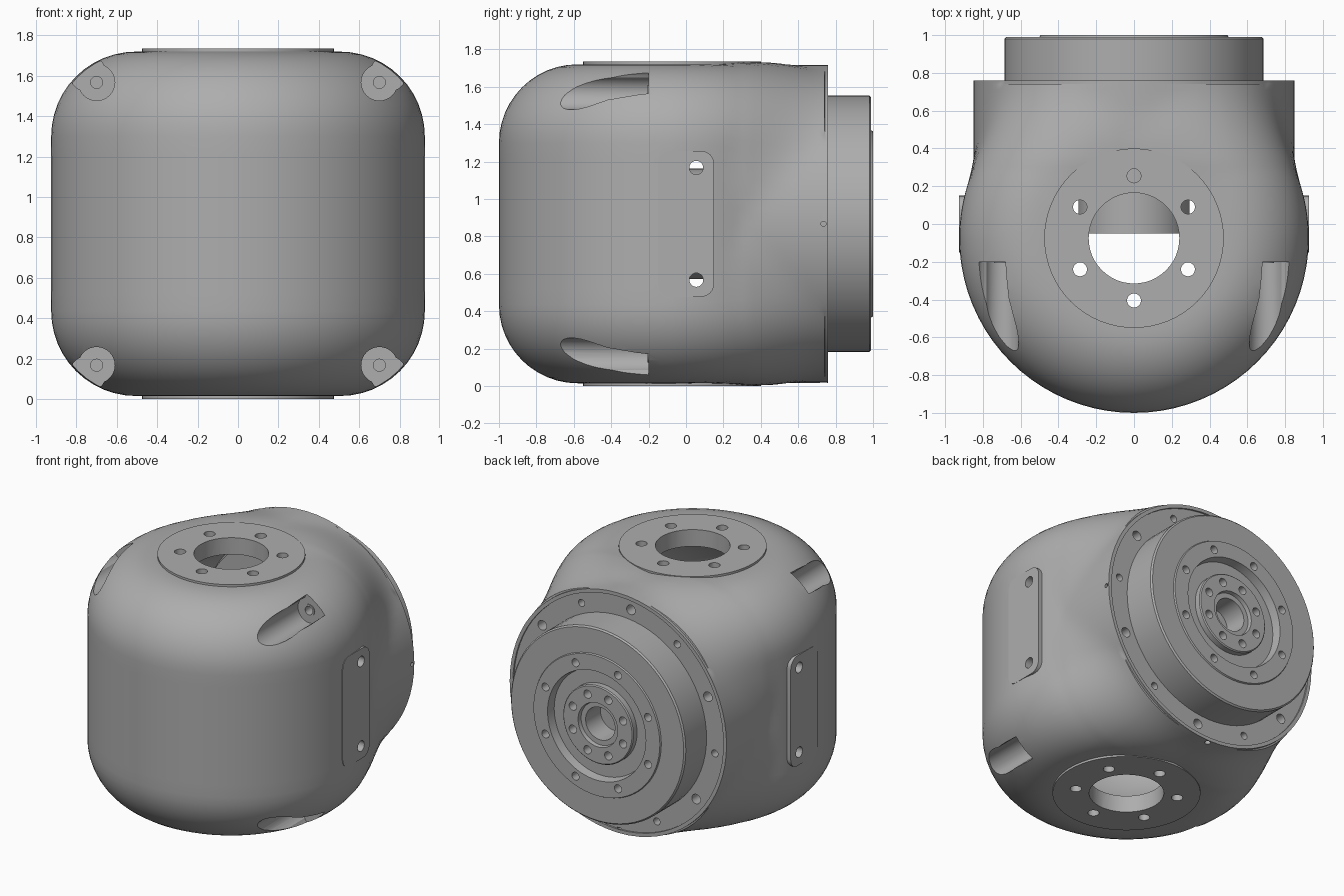
import bpy, bmesh
from math import pi, sin, cos, hypot, radians
from mathutils import Matrix, Vector

cube = bpy.data.objects.get("Cube")
if cube:
    bpy.data.objects.remove(cube)

ZC, YC = 0.8675, -0.075          # height of the output axis, y of the vertical axis
SIGNS = (-1, 1)

grey = bpy.data.materials.new("housing grey")
grey.use_nodes = True
GREY = (0.42, 0.42, 0.42, 1)
grey.diffuse_color = GREY
grey.node_tree.nodes["Principled BSDF"].inputs["Base Color"].default_value = GREY


def finish(name, bm):
    bmesh.ops.remove_doubles(bm, verts=bm.verts, dist=1e-5)
    bmesh.ops.recalc_face_normals(bm, faces=bm.faces)
    mesh = bpy.data.meshes.new(name)
    bm.to_mesh(mesh)
    bm.free()
    mesh.materials.append(grey)
    ob = bpy.data.objects.new(name, mesh)
    bpy.context.collection.objects.link(ob)
    return ob


def cylinder(bm, start, end, radius, sides=32):
    a, b = Vector(start), Vector(end)
    turn = (b - a).to_track_quat('Z', 'Y').to_matrix().to_4x4()
    bmesh.ops.create_cone(bm, cap_ends=True, segments=sides, radius1=radius, radius2=radius,
                          depth=(b - a).length, matrix=Matrix.Translation((a + b) / 2) @ turn)


def lathe(bm, profile, x=0, z=ZC, sides=72):
    """Revolve a closed (radius, y) profile about an axis parallel to y."""
    rings = []
    for i in range(sides):
        t = 2 * pi * i / sides
        rings.append([bm.verts.new((x + r * cos(t), y, z + r * sin(t))) for r, y in profile])
    for i in range(sides):
        a, b = rings[i], rings[(i + 1) % sides]
        for j in range(len(profile)):
            k = (j + 1) % len(profile)
            if profile[j][0] + profile[k][0] > 0:
                quad = [a[j], a[k], b[k], b[j]]
                if profile[j][0] == 0:
                    quad.pop(3)
                elif profile[k][0] == 0:
                    quad.pop(2)
                bm.faces.new(quad)


def boolean(target, cutter, operation='DIFFERENCE'):
    mod = target.modifiers.new(operation, 'BOOLEAN')
    mod.operation, mod.solver, mod.object = operation, 'EXACT', cutter
    bpy.context.view_layer.objects.active = target
    bpy.ops.object.modifier_apply(modifier=mod.name)
    bpy.data.objects.remove(cutter)


def shell(name, R, H, fillet, flange, y_end, blend):
    """Rounded upright drum that flows into a round flange at the back."""
    rc, hc = R - fillet, H - fillet
    upper = [(rc * i / 6, H) for i in range(6)]
    upper += [(rc + fillet * sin(t), hc + fillet * cos(t))
              for t in (pi / 2 * i / 12 for i in range(13))]
    upper += [(R, hc * (1 - i / 5)) for i in range(1, 5)]
    half = upper + [(R, 0)] + [(r, -h) for r, h in reversed(upper)]
    loop = half + [(-r, h) for r, h in reversed(half[1:-1])]

    def field(x, y, h, k):
        qx, qh = hypot(x, y - YC) - rc, abs(h) - hc
        drum = hypot(max(qx, 0), max(qh, 0)) + min(max(qx, qh), 0) - fillet
        tube = hypot(x, h) - flange
        mix = max(k - abs(drum - tube), 0)
        return min(drum, tube) - (mix * mix / (4 * k) if k > 0 else 0)

    def ring(y, t):
        pts = []
        for px, ph in loop:
            size = hypot(px, ph)
            dx, dh = px / size, ph / size
            k = blend * abs(2 * dx * dh) * min(1, 2 * t)
            lo, hi = 0.2, 1.4
            for _ in range(26):
                mid = (lo + hi) / 2
                if field(dx * mid, y, dh * mid, k) < 0:
                    lo = mid
                else:
                    hi = mid
            pts.append((dx * lo, y, ZC + dh * lo))
        return pts

    bm = bmesh.new()

    def skin(rows, closed):
        rows = [[bm.verts.new(p) for p in row] for row in rows]
        for a, b in zip(rows, rows[1:]):
            for j in range(len(a) - (0 if closed else 1)):
                k = (j + 1) % len(a)
                bm.faces.new((a[j], a[k], b[k], b[j]))
        return rows

    # front half of the drum
    skin([[(r * cos(t), YC - r * sin(t), ZC + h) for r, h in half]
          for t in (pi * i / 40 for i in range(41))], False)
    # back half, ending in a flat face with a thin lip
    n = 28
    rows = [[(x, YC, ZC + h) for x, h in loop]]
    rows += [ring(YC + (y_end - 0.02 - YC) * i / n, i / n) for i in range(1, n + 1)]
    for y in (y_end - 0.018, y_end):
        rows.append([(x / hypot(x, h) * flange, y, ZC + h / hypot(x, h) * flange) for x, h in loop])
    bm.faces.new(skin(rows, True)[-1])
    bmesh.ops.dissolve_degenerate(bm, edges=bm.edges, dist=1e-5)
    return finish(name, bm)


housing = shell("housing", 0.925, 0.8525, 0.42, 0.85, 0.76, 0.2)

# round pads on top and bottom
bm = bmesh.new()
for s in SIGNS:
    cylinder(bm, (0, YC, ZC + s * 0.78), (0, YC, ZC + s * 0.8675), 0.475, 64)
boolean(housing, finish("pads", bm), 'UNION')

# flat side plates with rounded corners
bm = bmesh.new()
for s in SIGNS:
    box = bmesh.ops.create_cube(bm, size=1, matrix=Matrix.Translation((s * 0.85, 0, ZC))
                                @ Matrix.Diagonal((0.152, 0.3, 0.78, 1)))
    edges = {e for v in box["verts"] for e in v.link_edges
             if abs(e.verts[0].co.x - e.verts[1].co.x) > 0.1}
    bmesh.ops.bevel(bm, geom=list(edges), offset=0.07, segments=6, profile=0.5, affect='EDGES')
boolean(housing, finish("side_plates", bm), 'UNION')

# hollow inside
boolean(housing, shell("cavity", 0.82, 0.75, 0.6, 0.7, 0.62, 0.1))

# screw pockets on the four front corners
for offset in (0.70, 0.745, 0.79):
    bm = bmesh.new()
    for sx in SIGNS:
        for sz in SIGNS:
            cylinder(bm, (sx * offset, -1.1, ZC + sz * offset),
                     (sx * offset, -0.2, ZC + sz * offset), 0.09)
    boolean(housing, finish("pocket_cutter", bm))

# bores, bolt holes and the shallow flange recess
bm = bmesh.new()
cylinder(bm, (0, YC, -0.1), (0, YC, 1.9), 0.24, 48)
for i in range(6):
    t = pi / 6 + i * pi / 3
    x, y = 0.33 * cos(t), YC + 0.33 * sin(t)
    cylinder(bm, (x, y, -0.1), (x, y, 1.9), 0.037, 20)
boolean(housing, finish("vertical_cutter", bm))

bm = bmesh.new()
for s in SIGNS:
    cylinder(bm, (-1.1, 0.055, ZC + s * 0.3), (1.1, 0.055, ZC + s * 0.3), 0.037, 20)
    for sx in SIGNS:
        cylinder(bm, (sx * 0.70, -0.3, ZC + s * 0.70), (sx * 0.70, -0.14, ZC + s * 0.70), 0.03, 20)
cylinder(bm, (0.82, 0.735, ZC), (0.9, 0.735, ZC), 0.014, 12)
cylinder(bm, (0, 0.735, 0.05), (0, 0.735, -0.02), 0.02, 12)
boolean(housing, finish("side_cutter", bm))

bm = bmesh.new()
cylinder(bm, (0, 0.748, ZC), (0, 0.9, ZC), 0.825, 72)
boolean(housing, finish("recess_cutter", bm))


def bolt_circle(bm, count, radius, first, y0, y1, sizes):
    for i in range(count):
        t = radians(first) + 2 * pi * i / count
        x, z = radius * cos(t), ZC + radius * sin(t)
        cylinder(bm, (x, y0, z), (x, y1, z), sizes[i % len(sizes)], 20)


bm = bmesh.new()
bolt_circle(bm, 12, 0.755, 37, 0.67, 0.9, (0.034, 0.025))
boolean(housing, finish("flange_cutter", bm))

# stepped output drive with centre bore
bm = bmesh.new()
lathe(bm, [(0, 0.58), (0.685, 0.58), (0.685, 0.98), (0.675, 0.99), (0.5, 0.99), (0.495, 1.0),
           (0.385, 1.0), (0.375, 0.94), (0.275, 0.94), (0.275, 0.98), (0.268, 0.987),
           (0.155, 0.987), (0.15, 0.96), (0.115, 0.96), (0.11, 0.8), (0, 0.8)])
output = finish("output_drive", bm)
bm = bmesh.new()
bolt_circle(bm, 8, 0.435, 22.5, 0.93, 1.1, (0.028,))
bolt_circle(bm, 8, 0.213, 22.5, 0.91, 1.1, (0.029,))
boolean(output, finish("output_cutter", bm))

# inner motor
bm = bmesh.new()
cylinder(bm, (0, -0.05, ZC), (0, 0.6, ZC), 0.295, 64)
motor = finish("motor", bm)

# screw seats in the corner pockets
bm = bmesh.new()
for sx in SIGNS:
    for sz in SIGNS:
        lathe(bm, [(0.03, -0.206), (0.042, -0.206), (0.042, -0.19), (0.03, -0.19)],
              sx * 0.70, ZC + sz * 0.70, 24)
seats = finish("screw_seats", bm)

for ob in (housing, output, motor, seats):
    bpy.ops.object.select_all(action='DESELECT')
    ob.select_set(True)
    bpy.context.view_layer.objects.active = ob
    bpy.ops.object.shade_smooth_by_angle(angle=radians(32))
